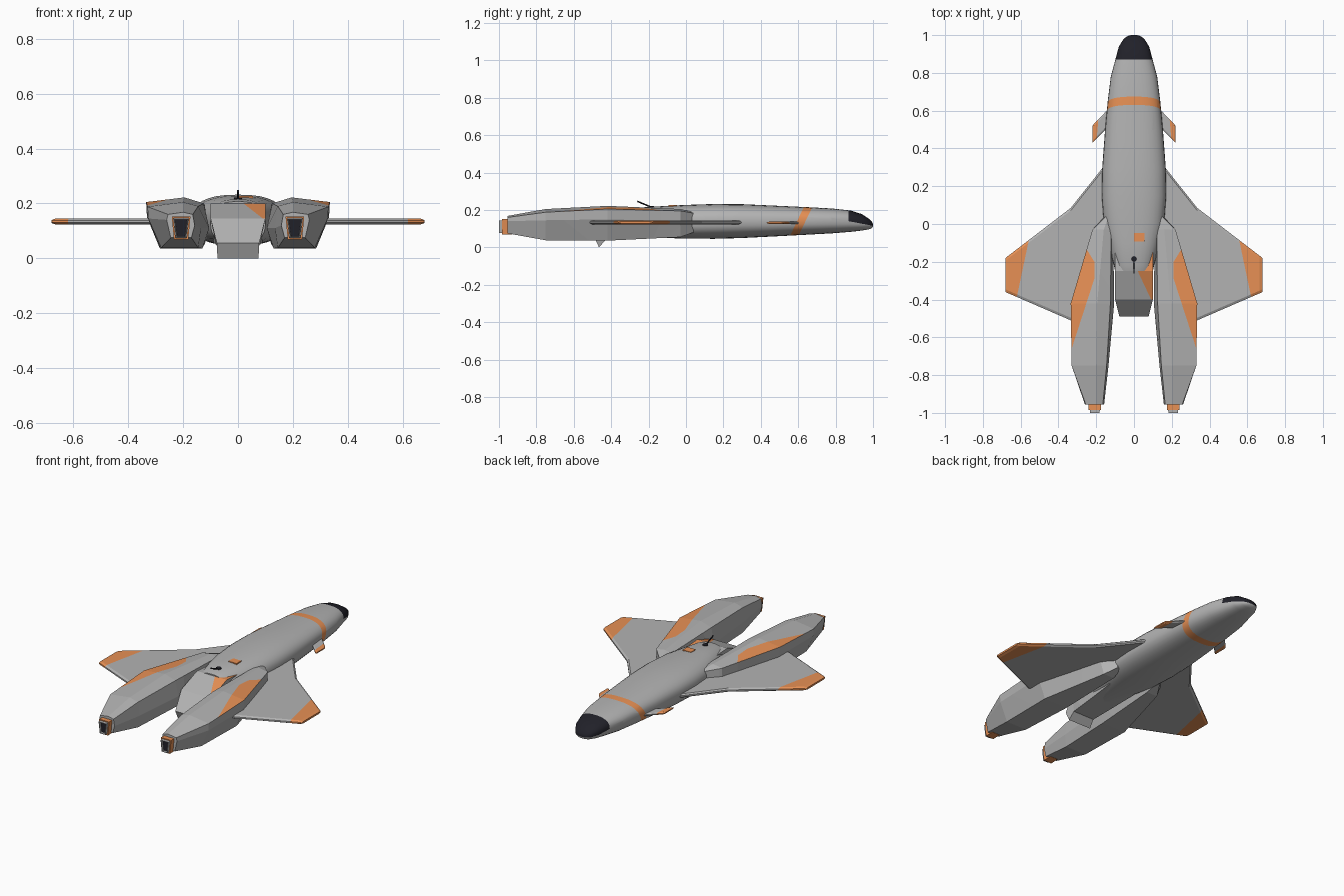
import bpy, bmesh, math
from mathutils import Vector

if "Cube" in bpy.data.objects:
    bpy.data.objects.remove(bpy.data.objects["Cube"])


def material(name, rgb):
    m = bpy.data.materials.new(name)
    m.diffuse_color = (*rgb, 1)
    m.use_nodes = True
    m.node_tree.nodes["Principled BSDF"].inputs["Base Color"].default_value = m.diffuse_color
    return m


GREY = material("grey_paint", (0.45, 0.45, 0.45))
ORANGE = material("orange_paint", (0.8, 0.28, 0.09))
BLACK = material("dark_glass", (0.015, 0.015, 0.022))


def loft(name, rings, base=GREY, paint=(), mirror=False, smooth=False):
    """Skin equal-length rings, cap the ends, then paint regions bounded by cutting planes.
    paint: list of (material, [(point, inward normal), ...], minimum normal z)"""
    bm = bmesh.new()
    vs = [[bm.verts.new(p) for p in r] for r in rings]
    n = len(rings[0])
    for a, b in zip(vs, vs[1:]):
        for i in range(n):
            j = (i + 1) % n
            bm.faces.new((a[i], a[j], b[j], b[i]))
    bm.faces.new(vs[0])
    bm.faces.new(vs[-1])
    bmesh.ops.recalc_face_normals(bm, faces=bm.faces[:])
    for k, (_, planes, _) in enumerate(paint):
        for co, no in planes:
            bmesh.ops.bisect_plane(bm, geom=bm.verts[:] + bm.edges[:] + bm.faces[:],
                                   dist=1e-5, plane_co=co, plane_no=no)
    bm.normal_update()
    for f in bm.faces:
        c = f.calc_center_median()
        for k, (_, planes, minz) in enumerate(paint):
            if f.normal.z > minz and all((c - Vector(co)).dot(Vector(no)) > 0 for co, no in planes):
                f.material_index = k + 1
    me = bpy.data.meshes.new(name)
    bm.to_mesh(me)
    bm.free()
    for m in [base] + [p[0] for p in paint]:
        me.materials.append(m)
    ob = bpy.data.objects.new(name, me)
    bpy.context.collection.objects.link(ob)
    if mirror:
        ob.modifiers.new("mirror", 'MIRROR')
    if smooth:
        bpy.ops.object.select_all(action='DESELECT')
        ob.select_set(True)
        bpy.context.view_layer.objects.active = ob
        bpy.ops.object.shade_smooth_by_angle(angle=math.radians(35))
    return ob


def oval(y, w, zb, zt, n=32, e=2 / 2.5):
    """Squarish oval cross-section at station y"""
    ring = []
    for i in range(n):
        a = 2 * math.pi * i / n
        c, s = math.cos(a), math.sin(a)
        ring.append((w * math.copysign(abs(c) ** e, c), y,
                     (zb + zt) / 2 + (zt - zb) / 2 * math.copysign(abs(s) ** e, s)))
    return ring


# Fuselage with canopy nose and slanted stripe: y, half width, bottom, top
stations = [(-.25, .100, .05, .207), (-.22, .106, .05, .215), (-.1, .137, .05, .222),
            (0, .16, .047, .227), (.15, .171, .046, .232), (.3, .168, .05, .231),
            (.5, .153, .06, .222), (.65, .139, .068, .215), (.78, .123, .075, .208),
            (.88, .096, .083, .197), (.94, .08, .09, .178), (.98, .055, .097, .152),
            (.995, .034, .104, .135), (1, .015, .111, .124)]
loft("fuselage", [oval(*s) for s in stations], smooth=True, paint=[
    (ORANGE, [((0, .63, .215), (0, 1, -.48)), ((0, .675, .215), (0, -1, .48))], -2),
    (BLACK, [((0, .87, .14), (0, 1, 0)), ((0, .87, .14), (0, .19, 1))], -2)])

# Angular tail block: top (y, z, half width), bottom (y, z, half width)
tail = [((-.1, .19, .1), (-.1, .06, .09)), ((-.25, .2, .1), (-.25, .05, .08)),
        ((-.4, .145, .1), (-.43, .04, .07)), ((-.49, .055, .077), (-.465, 0, .075))]
loft("tail_block", [[(-tw, ty, tz), (tw, ty, tz), (bw, by, bz), (-bw, by, bz)]
                    for (ty, tz, tw), (by, bz, bw) in tail],
     paint=[(ORANGE, [((.02, -.25, 0), (.17, .08, 0)), ((0, -.4, 0), (0, 1, 0))], .5)])

# Engine pods: y, then (x, z) around the section
pods = [
    (.04, [(.12, .13), (.125, .183), (.135, .188), (.15, .183), (.155, .15), (.15, .08), (.125, .08)]),
    (-.03, [(.11, .11), (.12, .193), (.16, .205), (.22, .195), (.22, .14), (.19, .055), (.12, .055)]),
    (-.42, [(.105, .11), (.125, .2), (.195, .222), (.335, .205), (.332, .15), (.285, .036), (.13, .036)]),
    (-.75, [(.135, .11), (.145, .19), (.2, .205), (.33, .188), (.327, .145), (.28, .038), (.145, .038)]),
    (-.955, [(.158, .12), (.165, .16), (.2, .168), (.255, .16), (.26, .14), (.245, .075), (.17, .075)])]
loft("engine_pods", [[(x, y, z) for x, z in sec] for y, sec in pods], mirror=True, paint=[
    (ORANGE, [((.25, -.135, 0), (.065, -.04, 0)), ((.21, 0, 0), (1, 0, 0)),
              ((.21, -.29, 0), (.37, .12, 0))], .5)])


# Nozzles: tapered orange collar, grey lip, dark opening
def trapezoid(y, inset, cx=.2075):
    wt, wb, zt, zb = .034 - inset, .026 - inset, .152 - inset, .068 + inset
    return [(cx - wt, y, zt), (cx + wt, y, zt), (cx + wb, y, zb), (cx - wb, y, zb)]


loft("nozzle_collars", [trapezoid(-.93, .001), trapezoid(-.985, 0), trapezoid(-.985, .006),
                        trapezoid(-.95, .006)], ORANGE, mirror=True)
loft("nozzle_lips", [trapezoid(-.95, .007), trapezoid(-1, .008), trapezoid(-1, .011),
                     trapezoid(-.97, .012)], mirror=True)
loft("nozzle_openings", [trapezoid(-.96, .01), trapezoid(-.985, .011)], BLACK, mirror=True)


# Wings and canards: stations of leading (x, y) and trailing (x, y), with chamfered edges
def wing(name, spans, z, t, edge, split):
    rings = []
    for xl, yl, xt, yt, k in spans:
        h, r = t * k, t * .4 * k
        rings.append([(xl, yl, z + r), (xl, yl - edge, z + h), (xt, yt + edge, z + h), (xt, yt, z + r),
                      (xt, yt, z - r), (xt, yt + edge, z - h), (xl, yl - edge, z - h), (xl, yl, z - r)])
    (ax, ay), (bx, by) = split
    loft(name, rings, mirror=True,
         paint=[(ORANGE, [((ax, ay, 0), (ay - by, bx - ax, 0))], -2)])


wing("main_wings", [(.14, .33, .14, -.595, 1), (.335, .085, .335, -.51, 1),
                    (.665, -.168, .665, -.367, 1), (.68, -.18, .68, -.36, .5)],
     .134, .011, .014, ((.56, -.1), (.62, -.385)))
wing("canards", [(.12, .625, .12, .53, 1), (.212, .53, .212, .437, 1), (.22, .52, .22, .43, .5)],
     .131, .007, .01, ((.19, .54), (.197, .455)))


# Small dorsal details
def rod(name, a, b, r, mat, sides=10):
    a, b = Vector(a), Vector(b)
    bpy.ops.mesh.primitive_cylinder_add(vertices=sides, radius=r, depth=(b - a).length, location=(a + b) / 2)
    ob = bpy.context.object
    ob.name = name
    ob.rotation_euler = (b - a).to_track_quat('Z', 'Y').to_euler()
    ob.data.materials.append(mat)


rod("antenna_base", (0, -.185, .21), (0, -.185, .222), .015, BLACK, 16)
rod("antenna_mast", (0, -.185, .215), (0, -.26, .246), .004, BLACK)
bpy.ops.mesh.primitive_cube_add(size=1, location=(.028, -.07, .219))
hatch = bpy.context.object
hatch.name = "dorsal_hatch"
hatch.scale = (.055, .045, .015)
hatch.data.materials.append(ORANGE)
